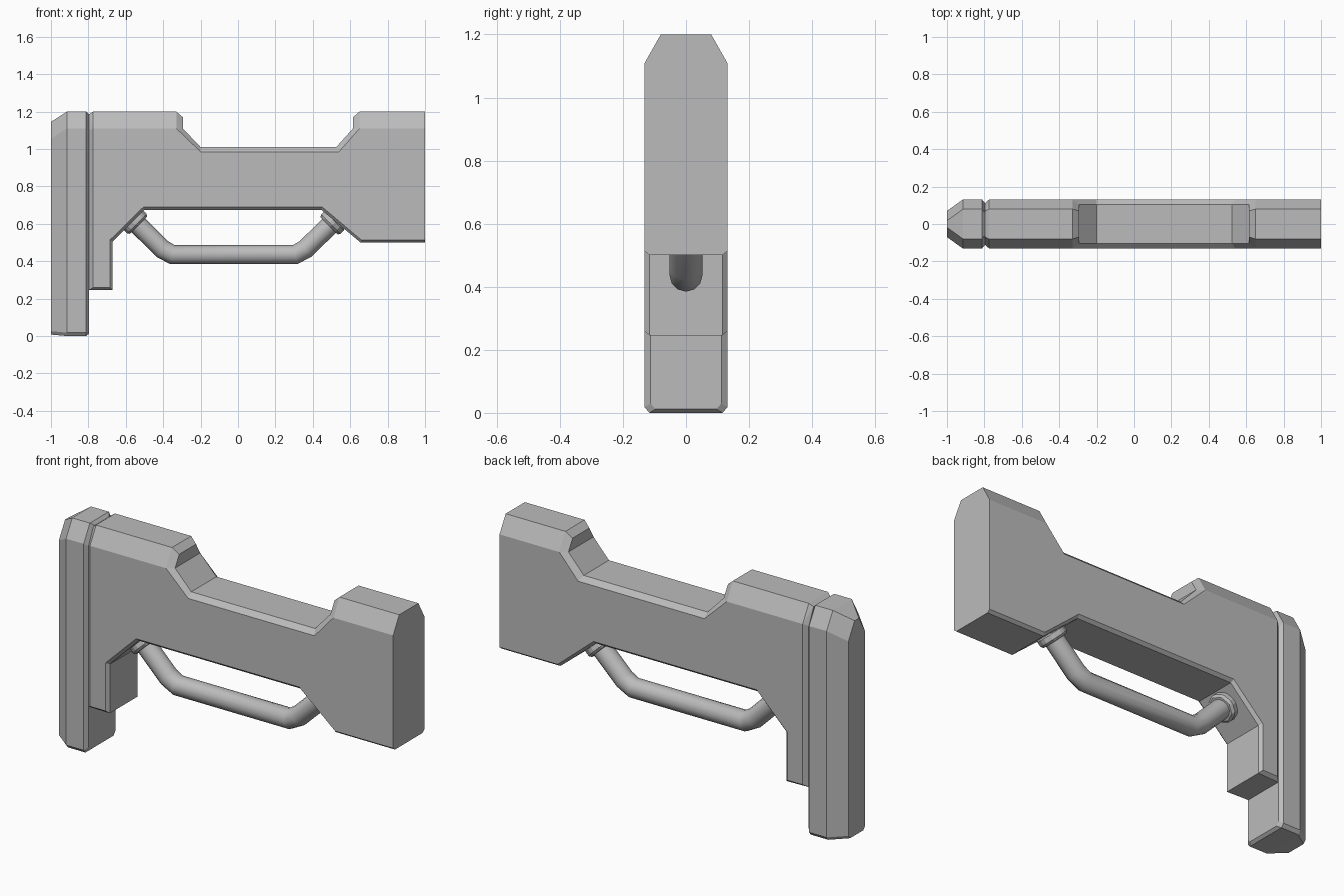
import bpy
import bmesh
from mathutils import Vector

default = bpy.data.objects.get("Cube")
if default:
    bpy.data.objects.remove(default, do_unlink=True)

grey = bpy.data.materials.new("plain grey")
grey.use_nodes = True
colour = (0.5, 0.5, 0.5, 1)
grey.diffuse_color = colour
grey.node_tree.nodes["Principled BSDF"].inputs["Base Color"].default_value = colour


def add_loft(name, rings, closed):
    """Bridge matching rings of points; cap the two end rings with faces."""
    bm = bmesh.new()
    loops = [[bm.verts.new(point) for point in ring] for ring in rings]
    for first, second in zip(loops, loops[1:]):
        count = len(first)
        for i in range(count):
            j = (i + 1) % count
            bm.faces.new((first[i], first[j], second[j], second[i]))
    if closed:
        bm.faces.new(loops[0])
        bm.faces.new(reversed(loops[-1]))
    bmesh.ops.remove_doubles(bm, verts=bm.verts, dist=0.0005)
    bmesh.ops.recalc_face_normals(bm, faces=bm.faces)
    mesh = bpy.data.meshes.new(name)
    bm.to_mesh(mesh)
    bm.free()
    obj = bpy.data.objects.new(name, mesh)
    bpy.context.collection.objects.link(obj)
    mesh.materials.append(grey)
    return obj


# Stock body: each entry pairs an edge point (x, z, half width) with the
# side panel corner (x, z) that its chamfer runs to.
SIDE, TOP, SHOULDER = 0.131, 1.2, 1.11
outline = [
    ((-0.775, TOP, 0.08), (-0.775, SHOULDER)),
    ((-0.33, TOP, 0.08), (-0.33, SHOULDER)),
    ((-0.295, 1.17, 0.07), (-0.33, SHOULDER)),
    ((-0.295, SHOULDER, 0.105), (-0.33, SHOULDER)),
    ((-0.2, 1.01, 0.105), (-0.2, 0.985)),
    ((0.525, 1.01, 0.105), (0.54, 0.985)),
    ((0.615, SHOULDER, 0.105), (0.65, SHOULDER)),
    ((0.615, 1.17, 0.07), (0.65, SHOULDER)),
    ((0.65, TOP, 0.08), (0.65, SHOULDER)),
    ((1, TOP, 0.08), (1, SHOULDER)),
    ((1, 0.5, 0.115), (1, 0.513)),
    ((0.655, 0.5, 0.115), (0.66, 0.513)),
    ((0.445, 0.675, 0.115), (0.45, 0.69)),
    ((-0.5, 0.675, 0.115), (-0.505, 0.69)),
    ((-0.67, 0.505, 0.115), (-0.685, 0.513)),
    ((-0.67, 0.245, 0.115), (-0.685, 0.26)),
    ((-0.797, 0.245, 0.11), (-0.775, 0.26)),
    ((-0.797, 1.1, 0.11), (-0.775, SHOULDER)),
    ((-0.797, 1.185, 0.07), (-0.775, SHOULDER)),
]
add_loft("stock_body", [
    [(x, -SIDE, z) for _, (x, z) in outline],
    [(x, -y, z) for (x, z, y), _ in outline],
    [(x, y, z) for (x, z, y), _ in outline],
    [(x, SIDE, z) for _, (x, z) in outline],
], True)


# Shoulder pad: chamfered sections along x
def pad_section(x, half, top, base):
    right = [(half - 0.015, base), (half, base + 0.018),
             (half, top - 0.09), (half - 0.052, top)]
    ring = right + [(-y, z) for y, z in reversed(right)]
    return [(x, y, z) for y, z in ring]


add_loft("shoulder_pad", [
    pad_section(-1, 0.07, 1.145, 0.008),
    pad_section(-0.915, SIDE, TOP, 0),
    pad_section(-0.812, SIDE, TOP, 0),
    pad_section(-0.797, 0.112, 1.185, 0.012),
], True)

# Bent carrying bar
path = [(-0.58, 0.64), (-0.405, 0.465), (-0.35, 0.435),
        (0.305, 0.435), (0.36, 0.465), (0.53, 0.63)]
curve = bpy.data.curves.new("carry_bar", "CURVE")
curve.dimensions = "3D"
curve.bevel_depth = 0.052
curve.bevel_resolution = 4
curve.use_fill_caps = True
spline = curve.splines.new("POLY")
spline.points.add(len(path) - 1)
for point, (x, z) in zip(spline.points, path):
    point.co = (x, 0, z, 1)
spline.use_smooth = True
curve.materials.append(grey)
bar = bpy.data.objects.new("carry_bar", curve)
bpy.context.collection.objects.link(bar)

# Eight-sided collars where the bar meets the body
for name, x, z, side in (("right_collar", -0.55, 0.61, 1),
                         ("left_collar", 0.505, 0.607, -1)):
    bpy.ops.mesh.primitive_cylinder_add(vertices=8, radius=0.078, depth=0.05,
                                        location=(x, 0, z))
    collar = bpy.context.object
    collar.name = name
    axis = Vector((side, 0, -1))
    collar.rotation_euler = axis.to_track_quat("Z", "Y").to_euler()
    collar.data.materials.append(grey)
    bevel = collar.modifiers.new("soft_rim", "BEVEL")
    bevel.width = 0.012
    bevel.segments = 1
